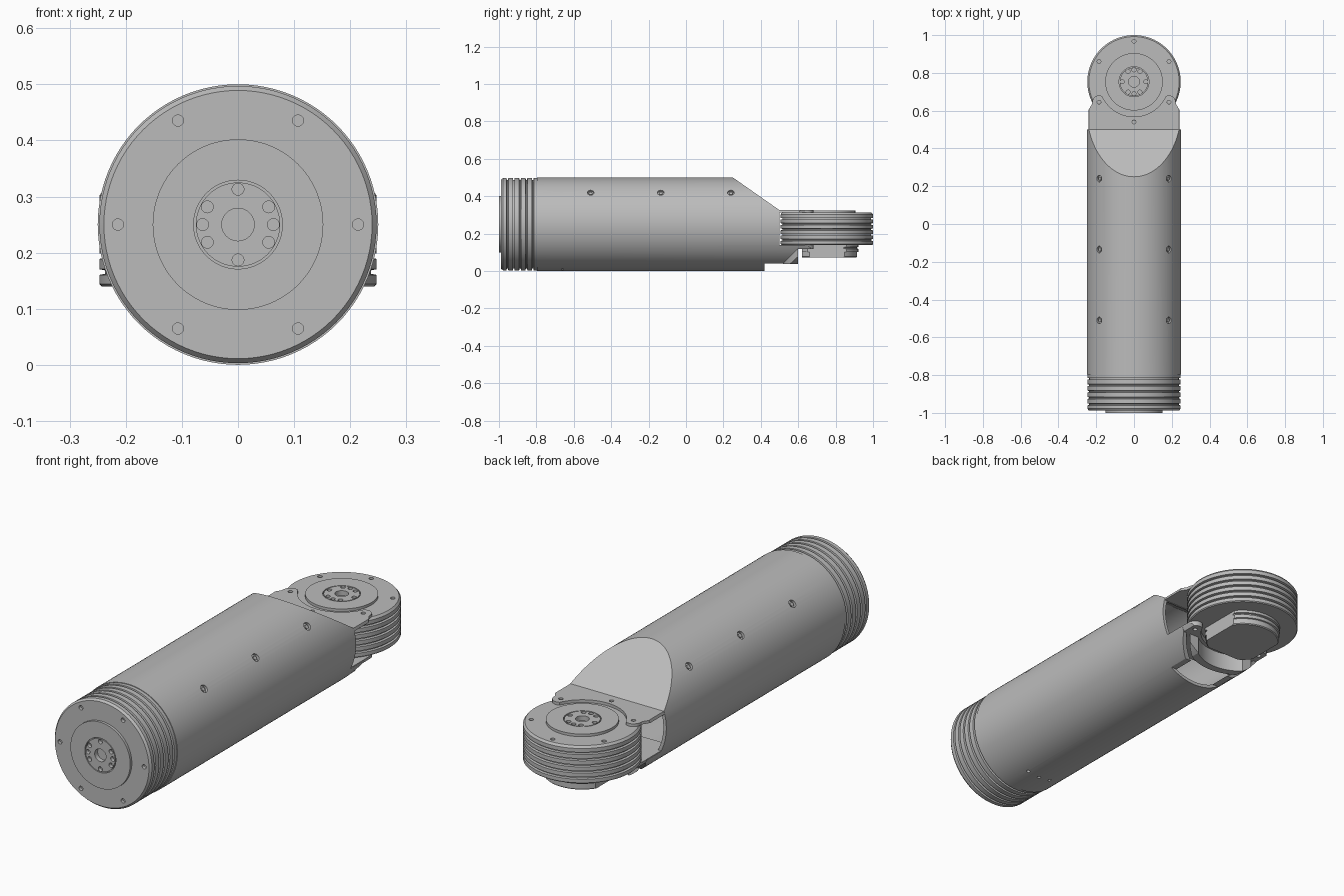
import bpy, bmesh, math
from mathutils import Matrix, Vector

cube = bpy.data.objects.get("Cube")
if cube:
    bpy.data.objects.remove(cube, do_unlink=True)

grey = bpy.data.materials.new("machined_grey")
grey.use_nodes = True
COLOUR = (0.5, 0.5, 0.5, 1)
grey.diffuse_color = COLOUR
grey.node_tree.nodes["Principled BSDF"].inputs["Base Color"].default_value = COLOUR

R = 0.25            # outer radius of the arm
MOTOR = Vector((0, 0.753, 0))   # axis of the joint motor
ALONG_Y = Matrix.Rotation(math.pi / 2, 4, "X")


def finish(bm, name):
    bmesh.ops.recalc_face_normals(bm, faces=bm.faces)
    mesh = bpy.data.meshes.new(name)
    bm.to_mesh(mesh)
    bm.free()
    mesh.materials.append(grey)
    ob = bpy.data.objects.new(name, mesh)
    bpy.context.collection.objects.link(ob)
    return ob


def add_cyl(bm, r, depth, matrix, segments=24):
    bmesh.ops.create_cone(bm, cap_ends=True, segments=segments, radius1=r,
                          radius2=r, depth=depth, matrix=matrix)


def cylinder(name, r, depth, matrix, segments=96):
    bm = bmesh.new()
    add_cyl(bm, r, depth, matrix, segments)
    return finish(bm, name)


def prism(name, points, axis, start, end):
    """Extrude a 2D outline along x (points are y, z) or z (points are x, y)."""
    bm = bmesh.new()
    place = (lambda a, b: (start, a, b)) if axis == "x" else (lambda a, b: (a, b, start))
    face = bm.faces.new([bm.verts.new(place(a, b)) for a, b in points])
    new = bmesh.ops.extrude_face_region(bm, geom=[face])["geom"]
    move = Vector((end - start, 0, 0)) if axis == "x" else Vector((0, 0, end - start))
    bmesh.ops.translate(bm, vec=move, verts=[v for v in new if isinstance(v, bmesh.types.BMVert)])
    return finish(bm, name)


def activate(ob):
    bpy.ops.object.select_all(action="DESELECT")
    ob.select_set(True)
    bpy.context.view_layer.objects.active = ob


def boolean(ob, tool, operation):
    mod = ob.modifiers.new("cut", "BOOLEAN")
    mod.object, mod.operation, mod.solver = tool, operation, "EXACT"
    activate(ob)
    bpy.ops.object.modifier_apply(modifier=mod.name)
    bpy.data.objects.remove(tool, do_unlink=True)


def smooth(ob):
    activate(ob)
    bpy.ops.object.shade_smooth_by_angle(angle=math.radians(25))


def lathe(name, profile, steps=96):
    bm = bmesh.new()
    verts = [bm.verts.new((r, 0, z)) for r, z in profile]
    edges = [bm.edges.new(pair) for pair in zip(verts, verts[1:])]
    bmesh.ops.spin(bm, geom=verts + edges, cent=(0, 0, 0), axis=(0, 0, 1),
                   angle=2 * math.pi, steps=steps, use_merge=True)
    bmesh.ops.remove_doubles(bm, verts=bm.verts, dist=1e-5)
    return finish(bm, name)


def actuator(name, length, matrix):
    """Finned motor with its output face at local z = 0, body below it."""
    r = 0.247
    profile = [(0, 0.012), (0.075, 0.012), (0.075, 0.002), (0.079, 0.002),
               (0.079, 0.012), (0.152, 0.012), (0.152, 0), (r - 0.008, 0), (r, -0.01)]
    fins = 5
    pitch = (length - 0.03) / fins
    for i in range(fins):
        z = -0.028 - i * pitch
        profile += [(r, z), (r - 0.01, z - 0.002), (r - 0.01, z - 0.008), (r, z - 0.01)]
    profile += [(r, -length + 0.004), (r - 0.004, -length), (0, -length)]
    ob = lathe(name, profile)
    # Flange screws, hub screws and the centre bore
    bm = bmesh.new()
    for i in range(6):
        a = i * math.pi / 3
        add_cyl(bm, 0.01, 0.03, Matrix.Translation((0.214 * math.cos(a), 0.214 * math.sin(a), 0)))
    for deg in (0, 30, 90, 150, 180, 210, 270, 330):
        a = math.radians(deg)
        add_cyl(bm, 0.0105, 0.03, Matrix.Translation((0.063 * math.cos(a), 0.063 * math.sin(a), 0.01)))
    add_cyl(bm, 0.029, 0.04, Matrix.Translation((0, 0, 0.01)), 32)
    boolean(ob, finish(bm, "holes"), "DIFFERENCE")
    ob.data.transform(matrix)
    smooth(ob)


# Motors at the base and at the joint
actuator("base_motor", 0.2, Matrix.Translation((0, -0.988, R)) @ ALONG_Y)
actuator("joint_motor", 0.172,
         Matrix.Translation(MOTOR + Vector((0, 0, 0.312))) @ Matrix.Rotation(math.pi / 2, 4, "Z"))

# Arm tube: round bar trimmed to its side outline, then hollowed
bar = Matrix.Translation((0, 0, R)) @ ALONG_Y
arm = cylinder("arm_tube", R, 3, bar)
boolean(arm, prism("trim", [(-0.797, -0.1), (0.42, -0.1), (0.42, 0.04), (0.52, 0.04),
                            (0.6, 0.12), (0.6, 0.135), (0.5, 0.135), (0.5, 0.325),
                            (0.25, 0.5), (0.25, 0.6), (-0.797, 0.6)],
                   "x", -0.4, 0.4), "INTERSECT")
cavity = cylinder("cavity", R - 0.015, 3, bar)
boolean(cavity, prism("cavity_trim", [(-0.7, 0), (0.8, 0), (0.8, 0.31), (0.5, 0.31),
                                      (0.24, 0.49), (-0.7, 0.49)], "x", -0.4, 0.4), "INTERSECT")
boolean(arm, cavity, "DIFFERENCE")

# Recessed screw holes along the shoulders and cable holes underneath
SCREWS = [(side, y) for side in (-1, 1) for y in (-0.51, -0.135, 0.24)]


def radial(angle, y, radius):
    d = Vector((math.sin(angle), 0, math.cos(angle)))
    return Matrix.Translation(Vector((0, y, R)) + d * radius) @ Matrix.Rotation(angle, 4, "Y")


TILT = math.radians(47.5)
bm = bmesh.new()
for side, y in SCREWS:
    add_cyl(bm, 0.018, 0.06, radial(side * TILT, y, R))
for i in (-1, 0, 1):
    add_cyl(bm, 0.008, 0.06, radial(math.pi + i * 0.25, -0.66, R))
boolean(arm, finish(bm, "screw_holes"), "DIFFERENCE")
smooth(arm)
bm = bmesh.new()
for side, y in SCREWS:
    add_cyl(bm, 0.018, 0.02, radial(side * TILT, y, R - 0.022))
    add_cyl(bm, 0.01, 0.02, radial(side * TILT, y, R - 0.014), 6)
smooth(finish(bm, "arm_screws"))


def bracket(name, low, high, back):
    """Flat yoke with two rounded ears wrapped around the joint motor."""
    ear = Vector((0.185, 0.645))
    right = [(0.25, back), (0.25, 0.59), (0.222, 0.635)]
    for i in range(9):
        a = math.radians(10 + i * 21)
        right.append((ear.x + 0.036 * math.cos(a), ear.y + 0.036 * math.sin(a)))
    ob = prism(name, right + [(-x, y) for x, y in reversed(right)], "z", low, high)
    bm = bmesh.new()
    add_cyl(bm, 0.185, 1, Matrix.Translation(MOTOR), 96)
    for x, y in ((-ear.x, ear.y), (ear.x, ear.y), (0, 0.54)):
        add_cyl(bm, 0.01, 1, Matrix.Translation((x, y, 0)))
    boolean(ob, finish(bm, "yoke_cut"), "DIFFERENCE")
    boolean(ob, cylinder("yoke_round", R - 0.001, 3, bar), "INTERSECT")
    smooth(ob)


bracket("upper_bracket", 0.312, 0.325, 0.49)
bracket("lower_bracket", 0.117, 0.14, 0.43)

# Curved wall behind the motor cover
wall = cylinder("cover_guard", 0.235, 0.085, Matrix.Translation(MOTOR + Vector((0, 0, 0.08))))
boolean(wall, cylinder("guard_bore", 0.2, 1, Matrix.Translation(MOTOR)), "DIFFERENCE")
boolean(wall, prism("guard_trim", [(-0.18, 0.4), (0.18, 0.4), (0.18, 0.6), (-0.18, 0.6)],
                    "z", 0, 0.5), "INTERSECT")
boolean(wall, cylinder("guard_round", R - 0.002, 3, bar), "INTERSECT")
smooth(wall)

# Electronics cover below the joint motor, with flat sides and a port
cover = lathe("motor_cover", [(0, 0.145), (0.168, 0.145), (0.168, 0.128), (0.16, 0.126),
                              (0.16, 0.12), (0.168, 0.118), (0.168, 0.102), (0.162, 0.1),
                              (0.162, 0.076), (0.158, 0.072), (0, 0.072)])
cover.data.transform(Matrix.Translation(MOTOR))
boolean(cover, prism("cover_trim", [(-0.132, 0.62), (0.132, 0.62), (0.132, 1), (-0.132, 1)],
                     "z", 0, 0.5), "INTERSECT")
boolean(cover, prism("port_cut", [(0.722, 0.08), (0.778, 0.08), (0.778, 0.11), (0.722, 0.11)],
                     "x", -0.2, -0.118), "DIFFERENCE")
smooth(cover)
bm = bmesh.new()
for y in (0.737, 0.763):
    add_cyl(bm, 0.008, 0.012, Matrix.Translation((-0.122, y, 0.095)) @ Matrix.Rotation(math.pi / 2, 4, "Y"))
smooth(finish(bm, "port_pins"))
